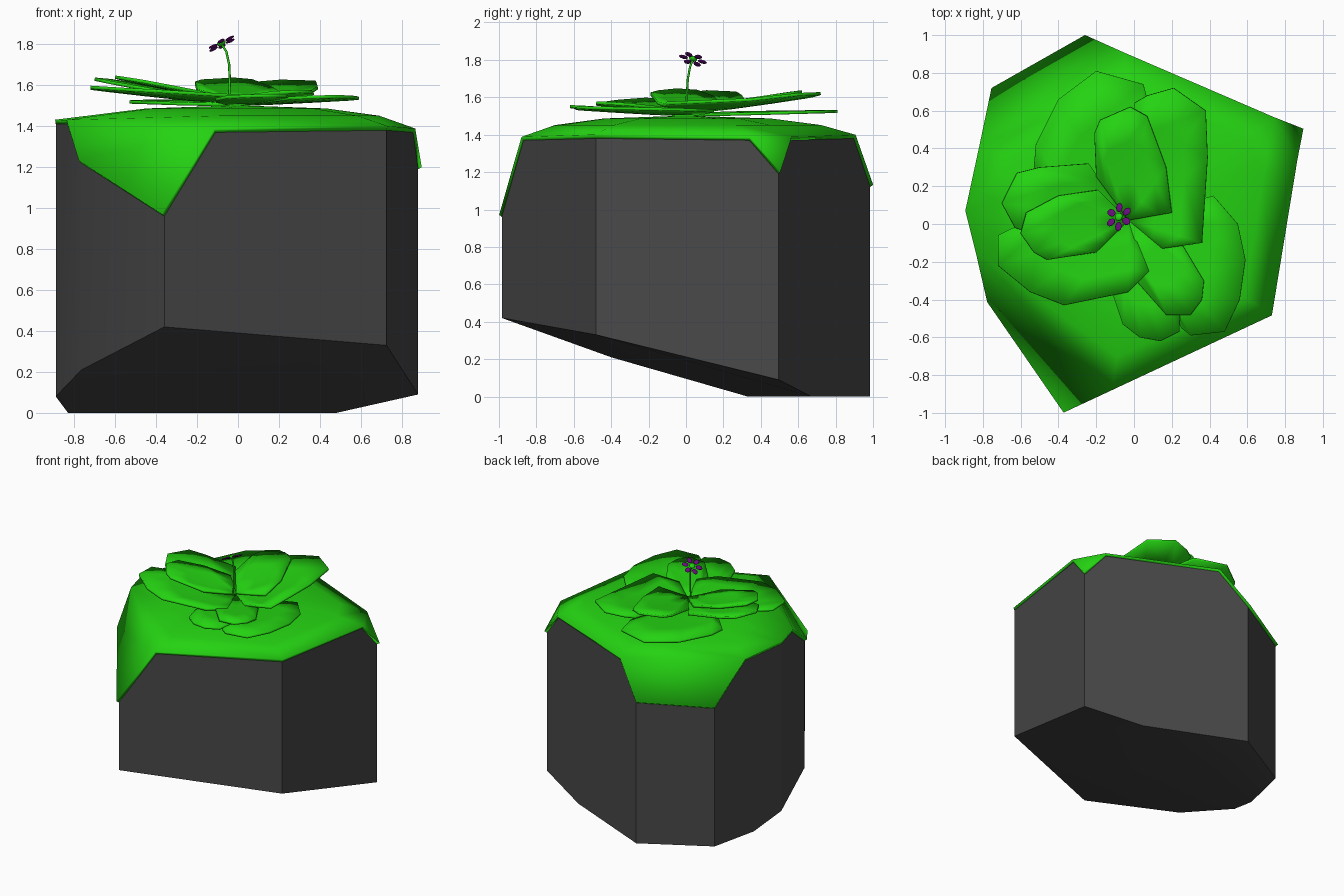
import bpy, bmesh, math
from mathutils import Vector

if "Cube" in bpy.data.objects:
    bpy.data.objects.remove(bpy.data.objects["Cube"])


def material(name, rgb):
    m = bpy.data.materials.new(name)
    m.diffuse_color = (*rgb, 1)
    m.use_nodes = True
    m.node_tree.nodes["Principled BSDF"].inputs["Base Color"].default_value = m.diffuse_color
    return m


STONE = material("dark stone", (0.065, 0.065, 0.065))
GREEN = material("bright green", (0.018, 0.65, 0.006))
PURPLE = material("purple", (0.14, 0.004, 0.2))


def add(name, bm, mat, angle=30):
    me = bpy.data.meshes.new(name)
    bm.to_mesh(me)
    bm.free()
    ob = bpy.data.objects.new(name, me)
    bpy.context.collection.objects.link(ob)
    me.materials.append(mat)
    bpy.ops.object.select_all(action='DESELECT')
    bpy.context.view_layer.objects.active = ob
    ob.select_set(True)
    bpy.ops.object.shade_smooth_by_angle(angle=math.radians(angle))
    return ob


def thicken(ob, t, offset):
    s = ob.modifiers.new("thickness", 'SOLIDIFY')
    s.thickness = t
    s.offset = offset


# Rock outline: corner x, y, height of its upper end
c = [Vector(p) for p in [(-.25, .985, 1.12), (-.745, .705, 1.10), (-.89, .07, 1.41),
                         (-.765, -.4, 1.22), (-.36, -.985, .96), (.725, -.48, 1.38), (.88, .495, 1.19)]]


def on_edge(i, j, f, z):
    p = c[i].lerp(c[j], f)
    p.z = z
    return p


# Top edge, with points where the corner chamfers begin
top = [on_edge(0, 6, .18, 1.38), on_edge(1, 2, .46, 1.39), c[2], on_edge(2, 3, .46, 1.41),
       on_edge(4, 5, .23, 1.37), c[5], on_edge(5, 6, .84, 1.37), on_edge(0, 6, .87, 1.37)]
dome = [Vector((p.x * s, p.y * s, z)) for p in top for s, z in ((.8, 1.43), (.5, 1.465))]
dome.append(Vector((0, 0, 1.48)))
bottom = [(c[i].x, c[i].y, z) for i, z in ((0, 0), (1, 0), (2, .08), (3, .21), (4, .42), (5, .33), (6, .09))]
bottom += [(-.83, .33, 0), (.48, .67, 0)]


def rock_hull():
    bm = bmesh.new()
    for p in c + top + dome + bottom:
        bm.verts.new(p)
    bmesh.ops.remove_doubles(bm, verts=bm.verts[:], dist=1e-4)
    r = bmesh.ops.convex_hull(bm, input=bm.verts[:])
    loose = [v for v in bm.verts if not v.link_faces]
    bmesh.ops.delete(bm, geom=loose, context='VERTS')
    bmesh.ops.recalc_face_normals(bm, faces=bm.faces[:])
    return bm


add("rock", rock_hull(), STONE, 20)

# Moss cap: the upward faces of the rock, thickened outwards
bm = rock_hull()
bmesh.ops.delete(bm, geom=[f for f in bm.faces if f.normal.z < .2], context='FACES')
thicken(add("moss_cap", bm, GREEN, 25), .022, 1)


# Leaves: outline fanned out from the centre, curving up to the tip
def leaf(name, outline, zb, zt):
    base = Vector((-.03, .02))
    pts = [Vector(p) for p in outline]
    far = max((p - base).length for p in pts)
    bm = bmesh.new()
    b = bm.verts.new((*base, zb))
    rows = []
    for t in (.35, .7, 1):
        row = []
        for p in pts:
            q = base.lerp(p, t)
            d = (q - base).length / far
            row.append(bm.verts.new((q.x, q.y, zb + (zt - zb) * d ** 1.2)))
        rows.append(row)
    for i in range(len(pts) - 1):
        bm.faces.new((b, rows[0][i], rows[0][i + 1]))
        for lo, hi in zip(rows, rows[1:]):
            bm.faces.new((lo[i], hi[i], hi[i + 1], lo[i + 1]))
    bmesh.ops.recalc_face_normals(bm, faces=bm.faces[:])
    thicken(add(name, bm, GREEN, 40), .016, 0)


leaf("back_leaf_low", [(-.3, .05), (-.53, .3), (-.52, .42), (-.4, .66), (-.2, .81), (.05, .74), (.1, .55)], 1.505, 1.525)
leaf("back_leaf_right", [(0, .64), (.07, .68), (.21, .72), (.38, .6), (.39, .35), (.36, -.1), (.15, -.13)], 1.52, 1.62)
leaf("back_leaf_top", [(-.2, .25), (-.21, .48), (-.18, .55), (-.02, .62), (.07, .57), (.17, .3), (.2, .06)], 1.535, 1.63)
leaf("left_leaf_back", [(-.24, .32), (-.5, .3), (-.62, .27), (-.7, .11), (-.63, -.02), (-.4, -.1)], 1.515, 1.63)
leaf("left_leaf_top", [(-.19, .18), (-.4, .15), (-.57, .06), (-.6, -.05), (-.53, -.15), (-.46, -.19), (-.2, -.15)], 1.53, 1.64)
leaf("left_leaf_front", [(-.64, -.02), (-.72, -.06), (-.72, -.22), (-.55, -.36), (-.37, -.43), (-.03, -.36), (.08, -.25)], 1.515, 1.59)
leaf("front_leaf_left", [(-.08, -.2), (-.11, -.38), (-.06, -.53), (.03, -.6), (.14, -.62), (.24, -.57), (.25, -.3)], 1.505, 1.55)
leaf("front_leaf_top", [(.02, -.31), (.17, -.48), (.3, -.48), (.36, -.4), (.37, -.3), (.25, -.1)], 1.515, 1.57)
leaf("front_leaf_right", [(.25, -.55), (.3, -.59), (.48, -.57), (.56, -.4), (.59, -.19), (.55, 0), (.42, .15)], 1.505, 1.545)

# Stem
cu = bpy.data.curves.new("flower_stem", 'CURVE')
cu.dimensions = '3D'
cu.bevel_depth = .006
cu.bevel_resolution = 1
path = [(-.045, 0, 1.5), (-.04, .005, 1.62), (-.043, .01, 1.7), (-.057, .022, 1.765), (-.08, .037, 1.8)]
sp = cu.splines.new('POLY')
sp.points.add(len(path) - 1)
for p, q in zip(sp.points, path):
    p.co = (*q, 1)
stem = bpy.data.objects.new("flower_stem", cu)
bpy.context.collection.objects.link(stem)
cu.materials.append(GREEN)

# Flower: six tilted petals round a green centre
tilt = Vector((-.5, .28, 1)).to_track_quat('Z', 'Y')
head = Vector((-.08, .037, 1.803))


def blob(name, mat, local, size, spin=0):
    bm = bmesh.new()
    bmesh.ops.create_uvsphere(bm, u_segments=8, v_segments=6, radius=1)
    ob = add(name, bm, mat, 60)
    ob.location = head + tilt @ Vector(local)
    ob.scale = size
    ob.rotation_mode = 'QUATERNION'
    ob.rotation_quaternion = tilt @ Vector((math.cos(spin), math.sin(spin), 0)).to_track_quat('X', 'Z')


blob("flower_centre", GREEN, (0, 0, .003), (.023, .023, .014))
for i in range(6):
    a = math.radians(30 + 60 * i)
    blob(f"petal_{i + 1}", PURPLE, (.052 * math.cos(a), .052 * math.sin(a), 0), (.026, .02, .006), a)
